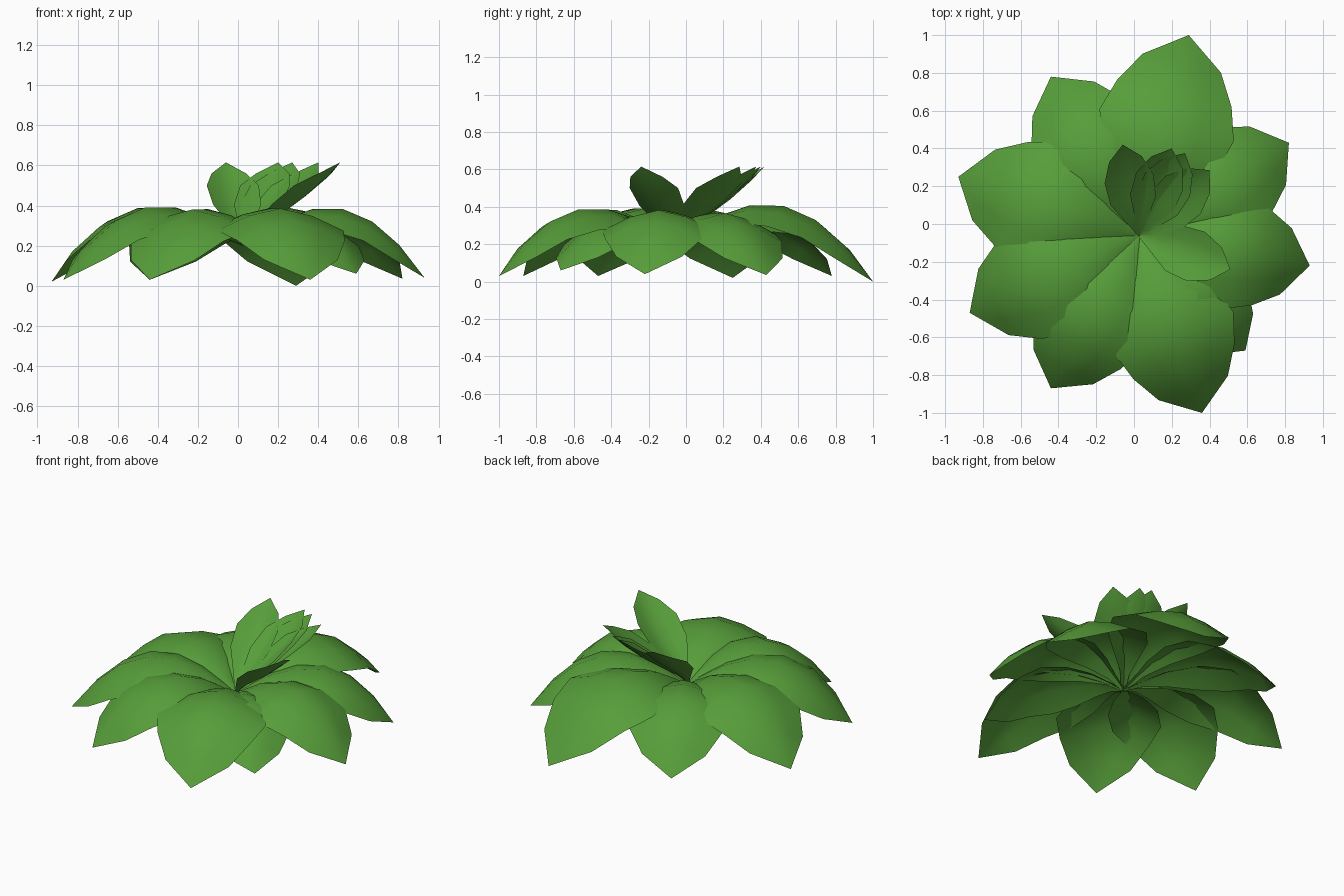
import bpy
import math
from mathutils import Vector

if "Cube" in bpy.data.objects:
    bpy.data.objects.remove(bpy.data.objects["Cube"])

green = bpy.data.materials.new("leaf green")
green.diffuse_color = (0.095, 0.34, 0.042, 1)
green.use_nodes = True
green.node_tree.nodes["Principled BSDF"].inputs["Base Color"].default_value = green.diffuse_color

CENTRE = Vector((0.03, -0.06, 0.0))

# Rows along a leaf: fraction of reach, height, half width (of reach), edge drop
OUTER = [(0.0, 0.20, 0.015, 0.0), (0.10, 0.265, 0.07, 0.02), (0.22, 0.335, 0.17, 0.055),
         (0.38, 0.385, 0.285, 0.095), (0.55, 0.38, 0.335, 0.11), (0.71, 0.31, 0.285, 0.095),
         (0.86, 0.18, 0.195, 0.07), (1.0, 0.0, 0.0, 0.0)]
INNER = [(0.0, 0.21, 0.02, 0.0), (0.15, 0.275, 0.11, -0.02), (0.38, 0.355, 0.25, -0.05),
         (0.62, 0.44, 0.27, -0.06), (0.84, 0.535, 0.18, -0.025), (1.0, 0.615, 0.0, 0.0)]
ACROSS = [-1, -0.5, 0, 0.5, 1]


def leaf(name, rows, x, y, tip_lift=0.0, lift=0.0):
    """Curved leaf sheet from the crown to a tip at (x, y)."""
    reach = Vector((x, y, 0)) - CENTRE
    length = reach.length
    d = reach.normalized()
    side = Vector((-d.y, d.x, 0))
    verts, faces = [], []
    n = len(ACROSS)
    for t, z, w, drop in rows[:-1]:
        for s in ACROSS:
            h = z + lift * math.sin(math.pi * t) + tip_lift * t ** 3 - drop * abs(s) ** 1.6
            verts.append(CENTRE + d * (t * length) + side * (s * w * length) + Vector((0, 0, h)))
    verts.append(Vector((x, y, rows[-1][1] + tip_lift)))
    last = len(verts) - 1
    count = len(rows) - 1
    for r in range(count - 1):
        for c in range(n - 1):
            a = r * n + c
            faces.append((a + 1, a, a + n, a + n + 1))
    for c in range(n - 1):
        a = (count - 1) * n + c
        faces.append((a + 1, a, last))
    # make faces point up
    faces = [tuple(f) if (verts[f[1]] - verts[f[0]]).cross(verts[f[2]] - verts[f[0]]).z > 0
             else tuple(reversed(f)) for f in faces]
    mesh = bpy.data.meshes.new(name)
    mesh.from_pydata(verts, [], faces)
    mesh.materials.append(green)
    for p in mesh.polygons:
        p.use_smooth = True
    obj = bpy.data.objects.new(name, mesh)
    bpy.context.collection.objects.link(obj)


# Drooping outer leaves: tip x, tip y, tip height, arch lift
outer = [(0.29, 1.0, 0.0, 0.025), (0.82, 0.43, 0.035, -0.02), (0.93, -0.22, 0.04, -0.005),
         (0.59, -0.67, 0.06, -0.05), (0.36, -1.0, 0.03, 0.0), (-0.44, -0.87, 0.03, -0.005),
         (-0.87, -0.47, 0.03, 0.005), (-0.93, 0.25, 0.02, 0.005), (-0.44, 0.78, 0.03, -0.02)]
for i, (x, y, tz, up) in enumerate(outer):
    leaf(f"outer_leaf_{i + 1}", OUTER, x, y, tz, up)

# Young upright leaves in the middle
inner = [(-0.06, 0.42), (0.20, 0.40), (0.27, 0.375), (0.40, 0.285), (0.51, -0.24)]
for i, (x, y) in enumerate(inner):
    leaf(f"inner_leaf_{i + 1}", INNER, x, y)
